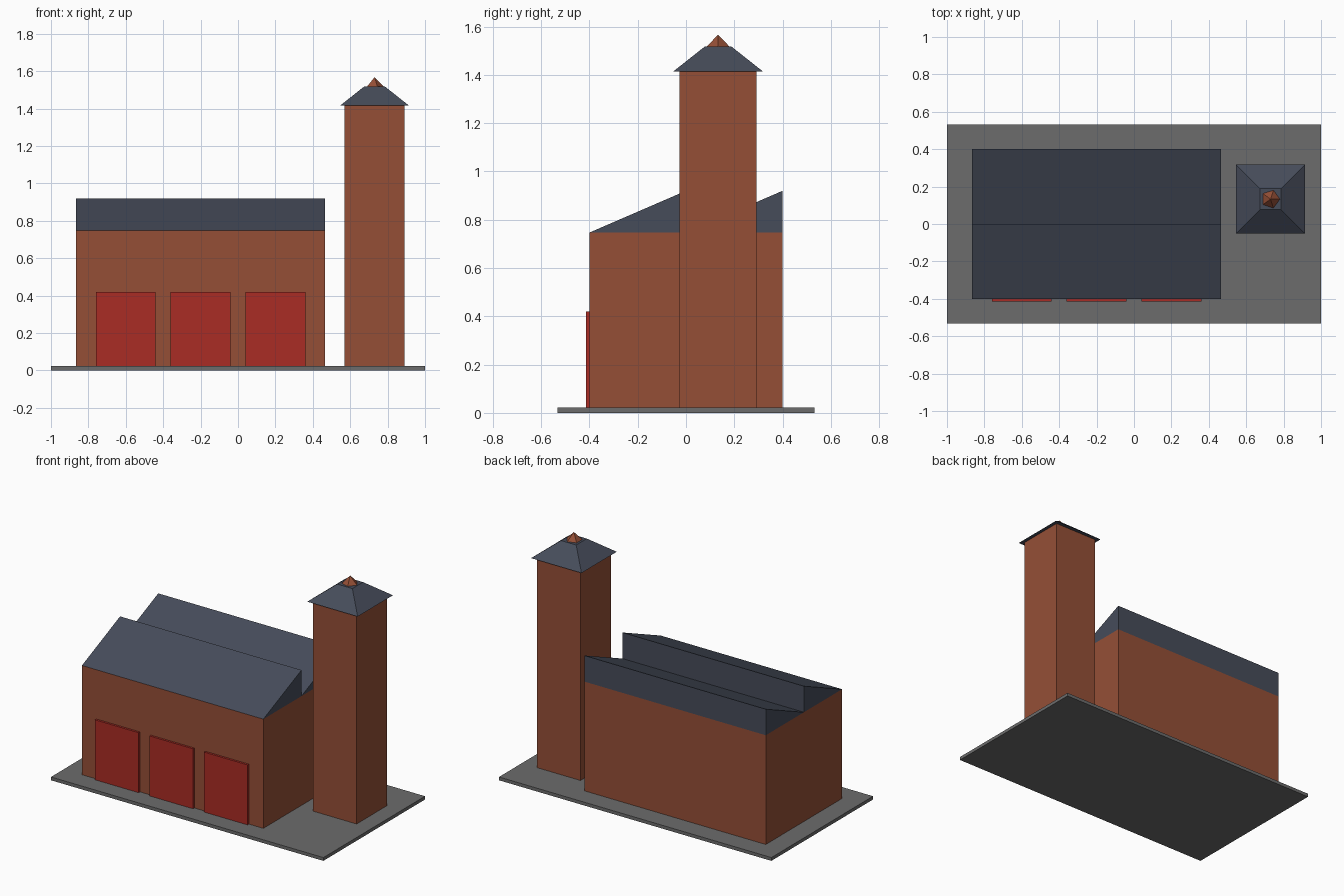
import bpy
import bmesh
import math

cube = bpy.data.objects.get("Cube")
if cube:
    bpy.data.objects.remove(cube, do_unlink=True)


def material(name, rgb):
    mat = bpy.data.materials.new(name)
    mat.use_nodes = True
    colour = (*rgb, 1.0)
    mat.diffuse_color = colour
    mat.node_tree.nodes["Principled BSDF"].inputs["Base Color"].default_value = colour
    return mat


brick = material("brick", (0.30, 0.078, 0.037))
slate = material("slate", (0.061, 0.072, 0.102))
door_red = material("door red", (0.40, 0.025, 0.018))
concrete = material("concrete", (0.15, 0.15, 0.15))


def finish(name, bm, mat):
    bmesh.ops.recalc_face_normals(bm, faces=bm.faces)
    mesh = bpy.data.meshes.new(name)
    bm.to_mesh(mesh)
    bm.free()
    mesh.materials.append(mat)
    obj = bpy.data.objects.new(name, mesh)
    bpy.context.collection.objects.link(obj)
    return obj


def box(name, x, y, z, mat):
    """Box from (low, high) ranges on each axis."""
    bm = bmesh.new()
    bmesh.ops.create_cube(bm, size=1)
    for v in bm.verts:
        v.co = [r[0] if c < 0 else r[1] for c, r in zip(v.co, (x, y, z))]
    return finish(name, bm, mat)


def prism(name, profile, x, mat):
    """Extrude a (y, z) profile along x."""
    bm = bmesh.new()
    face = bm.faces.new([bm.verts.new((x[0], py, pz)) for py, pz in profile])
    ext = bmesh.ops.extrude_face_region(bm, geom=[face])
    moved = [g for g in ext["geom"] if isinstance(g, bmesh.types.BMVert)]
    bmesh.ops.translate(bm, verts=moved, vec=(x[1] - x[0], 0, 0))
    return finish(name, bm, mat)


def cone(name, sides, r_low, r_top, z, turn, mat):
    """Tapered solid on the tower axis."""
    bm = bmesh.new()
    bmesh.ops.create_cone(bm, cap_ends=True, segments=sides, radius1=r_low,
                          radius2=r_top, depth=z[1] - z[0])
    # Point the first corner along +x, then turn it
    first = max((v for v in bm.verts if v.co.z < 0), key=lambda v: v.co.x)
    angle = turn - math.atan2(first.co.y, first.co.x)
    for v in bm.verts:
        px, py, pz = v.co
        v.co = (TOWER_X + px * math.cos(angle) - py * math.sin(angle),
                TOWER_Y + px * math.sin(angle) + py * math.cos(angle),
                pz + (z[0] + z[1]) / 2)
    return finish(name, bm, mat)


TOWER_X, TOWER_Y, TOWER_HALF = 0.73, 0.133, 0.16
GROUND, EAVE, RIDGE = 0.022, 0.747, 0.92
HALL_X = (-0.866, 0.466)

# Ground slab and main hall
box("ground_slab", (-1, 1), (-0.533, 0.533), (0, GROUND), concrete)
box("hall_walls", HALL_X, (-0.4, 0.4), (GROUND, EAVE), brick)

# Sawtooth roof: two wedges with upright backs
for side, y0 in (("front", -0.4), ("back", 0.0)):
    prism("roof_" + side, [(y0, EAVE), (y0 + 0.4, EAVE), (y0 + 0.4, RIDGE)],
          HALL_X, slate)

# Loading doors
for i in range(3):
    x = -0.6 + 0.4 * i
    box(f"door_{i + 1}", (x - 0.16, x + 0.16), (-0.414, -0.39),
        (GROUND, 0.42), door_red)

# Tower with hipped cap and finial
box("tower", (TOWER_X - TOWER_HALF, TOWER_X + TOWER_HALF),
    (TOWER_Y - TOWER_HALF, TOWER_Y + TOWER_HALF), (GROUND, 1.415), brick)
root2 = math.sqrt(2)
cone("tower_roof", 4, 0.185 * root2, 0.056 * root2, (1.415, 1.517),
     math.pi / 4, slate)
cone("finial", 5, 0.05, 0.0, (1.517, 1.567), 0, brick)
